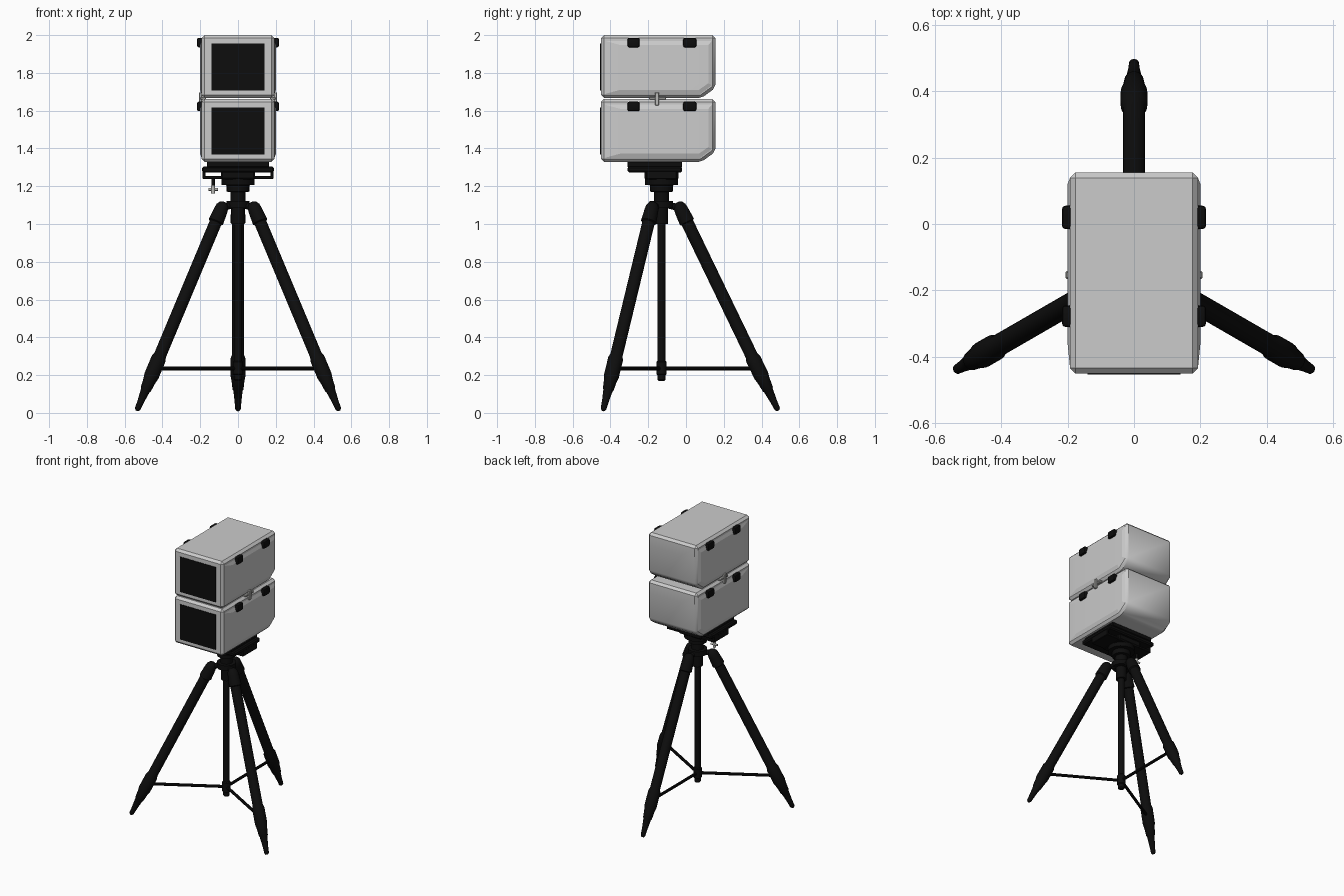
import bpy, bmesh, math
from mathutils import Vector, Matrix

if "Cube" in bpy.data.objects:
    bpy.data.objects.remove(bpy.data.objects["Cube"])


def material(name, r, g, b):
    m = bpy.data.materials.new(name)
    m.diffuse_color = (r, g, b, 1)
    m.use_nodes = True
    m.node_tree.nodes["Principled BSDF"].inputs["Base Color"].default_value = m.diffuse_color
    return m


GREY = material("light grey", 0.6, 0.6, 0.6)
BLACK = material("black", 0.004, 0.004, 0.004)
SILVER = material("silver", 0.5, 0.5, 0.48)
CY = -0.13  # tripod axis


def finish(bm, name, mat, angle=35):
    bmesh.ops.recalc_face_normals(bm, faces=bm.faces)
    me = bpy.data.meshes.new(name)
    bm.to_mesh(me)
    bm.free()
    me.materials.append(mat)
    ob = bpy.data.objects.new(name, me)
    bpy.context.collection.objects.link(ob)
    bpy.ops.object.select_all(action='DESELECT')
    ob.select_set(True)
    bpy.context.view_layer.objects.active = ob
    bpy.ops.object.shade_smooth_by_angle(angle=math.radians(angle))
    return ob


def box(name, x, y, z, mat, bevel=0.0, seg=1):
    bm = bmesh.new()
    bmesh.ops.create_cube(bm, size=1)
    for v in bm.verts:
        v.co = [lo + (hi - lo) * (c + 0.5) for c, (lo, hi) in zip(v.co, (x, y, z))]
    if bevel:
        bmesh.ops.bevel(bm, geom=bm.edges[:], offset=bevel, segments=seg,
                        profile=0.5, affect='EDGES')
    return finish(bm, name, mat)


def loft(bm, rings):
    """Skin a list of closed rings and cap both ends."""
    vs = [[bm.verts.new(p) for p in r] for r in rings]
    n = len(vs[0])
    for a, b in zip(vs, vs[1:]):
        for i in range(n):
            bm.faces.new((a[i], a[(i + 1) % n], b[(i + 1) % n], b[i]))
    bm.faces.new(vs[0][::-1])
    bm.faces.new(vs[-1])


def lathe(name, start, end, profile, mat, sides=20):
    """Revolve (distance, radius) pairs about the line start -> end."""
    start, end = Vector(start), Vector(end)
    q = (end - start).to_track_quat('Z', 'Y')
    rings = []
    for t, r in profile:
        rings.append([start + q @ Vector((r * math.cos(2 * math.pi * i / sides),
                                          r * math.sin(2 * math.pi * i / sides), t))
                      for i in range(sides)])
    bm = bmesh.new()
    loft(bm, rings)
    return finish(bm, name, mat)


def rod(name, a, b, r, mat, sides=16):
    return lathe(name, a, b, [(0, r), ((Vector(b) - Vector(a)).length, r)], mat, sides)


# Two stacked speaker cabinets
for label, top in (("upper", 2.0), ("lower", 1.662)):
    # cabinet with a slanted lower back edge
    prof = [(-0.45, 0), (0.155, 0), (0.155, -0.28), (0.082, -0.333), (-0.45, -0.333)]
    bm = bmesh.new()
    loft(bm, [[(x, y, top + z) for y, z in prof] for x in (-0.193, 0.193)])
    bmesh.ops.bevel(bm, geom=bm.edges[:], offset=0.016, segments=1, affect='EDGES')
    finish(bm, label + "_cabinet", GREY)

    # front grille
    box(label + "_grille", (-0.14, 0.14), (-0.454, -0.44),
        (top - 0.294, top - 0.045), BLACK)

    for side, s in (("left", -1), ("right", 1)):
        # raised side panel
        outer = [(-0.43, -0.03), (0.138, -0.03), (0.138, -0.265), (0.075, -0.312), (-0.43, -0.312)]
        inner = [(-0.35, -0.052), (0.118, -0.052), (0.118, -0.255), (0.068, -0.29), (-0.35, -0.29)]
        bm = bmesh.new()
        loft(bm, [[(s * x, y, top + z) for y, z in ring]
                  for x, ring in ((0.185, outer), (0.193, outer), (0.201, inner))])
        finish(bm, f"{label}_{side}_panel", GREY, 10)
        # rigging clips
        for i, (y0, y1) in enumerate(((-0.31, -0.245), (-0.015, 0.055))):
            box(f"{label}_{side}_clip_{i + 1}", sorted((s * 0.18, s * 0.217)), (y0, y1),
                (top - 0.065, top - 0.014), BLACK, 0.01, 2)

# Silver latches joining the cabinets
for side, s in (("left", -1), ("right", 1)):
    box(side + "_latch_bar", sorted((s * 0.17, s * 0.198)), (-0.195, -0.105),
        (1.658, 1.672), SILVER, 0.003)
    box(side + "_latch_plate", sorted((s * 0.188, s * 0.207)), (-0.165, -0.142),
        (1.627, 1.697), SILVER, 0.004)

# Mounting bracket under the cabinets
box("mount_plate", (-0.165, 0.165), (-0.31, -0.02), (1.30, 1.331), BLACK, 0.004)
box("mount_tray", (-0.19, 0.19), (-0.31, -0.02), (1.273, 1.304), BLACK, 0.008)
box("mount_block", (-0.09, 0.09), (-0.22, -0.04), (1.235, 1.28), BLACK, 0.008)
for side, s in (("left", -1), ("right", 1)):
    box(side + "_bracket_wall", sorted((s * 0.172, s * 0.188)), (-0.21, -0.05),
        (1.24, 1.29), BLACK, 0.003)
    box(side + "_bracket_foot", sorted((s * 0.08, s * 0.188)), (-0.21, -0.05),
        (1.238, 1.254), BLACK, 0.003)

# Clamp screw with silver wing
rod("clamp_screw", (-0.132, CY, 1.25), (-0.132, CY, 1.19), 0.009, BLACK)
rod("clamp_knob", (-0.132, CY, 1.205), (-0.132, CY, 1.162), 0.01, SILVER)
rod("clamp_wing", (-0.157, CY, 1.183), (-0.107, CY, 1.183), 0.007, SILVER)

# Tripod head, hub and centre column
lathe("tripod_head", (0, CY, 1.0), (0, CY, 2),
      [(0, 0.035), (0.085, 0.035), (0.086, 0.062), (0.122, 0.062), (0.123, 0.04),
       (0.17, 0.04), (0.171, 0.06), (0.205, 0.06), (0.206, 0.088), (0.245, 0.088)], BLACK, 24)
lathe("centre_column", (0, CY, 0.17), (0, CY, 2),
      [(0, 0.015), (0.006, 0.021), (0.03, 0.021), (0.035, 0.027), (0.1, 0.027),
       (0.105, 0.021), (0.9, 0.021)], BLACK)

# Three legs with collars, feet and spreader bars
LEG = [(0, 0.012), (0.008, 0.024), (0.025, 0.034), (0.05, 0.037), (0.115, 0.041),
       (0.12, 0.033), (0.90, 0.033), (0.92, 0.04), (1.02, 0.04), (1.05, 0.034),
       (1.10, 0.029), (1.105, 0.025), (1.17, 0.018), (1.215, 0.015), (1.225, 0.008)]
for i, deg in enumerate((90, 210, 330)):
    d = Vector((math.cos(math.radians(deg)), math.sin(math.radians(deg)), 0))

    def at(r, z):
        return Vector((0, CY, z)) + d * r

    lathe(f"leg_{i + 1}", at(0.085, 1.115), at(0.62, 0.008), LEG, BLACK)
    rod(f"spreader_{i + 1}", at(0.0, 0.235), at(0.5, 0.235), 0.01, BLACK, 10)
    rod(f"leg_hinge_{i + 1}", at(0.02, 1.105), at(0.095, 1.085), 0.018, BLACK, 12)
